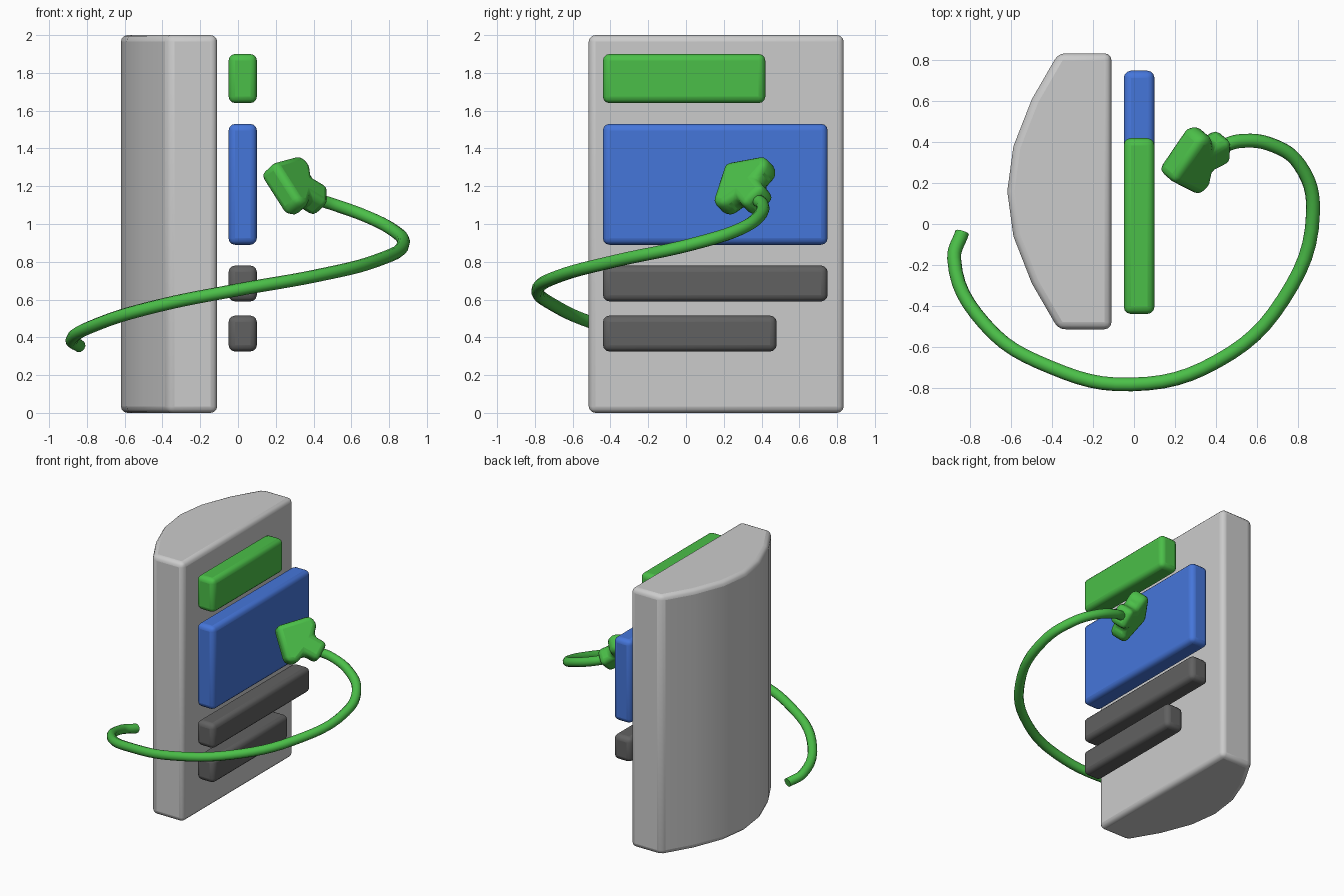
import bpy, bmesh
from math import radians
from mathutils import Matrix, Vector

if "Cube" in bpy.data.objects:
    bpy.data.objects.remove(bpy.data.objects["Cube"])


def material(name, rgb):
    m = bpy.data.materials.new(name)
    m.diffuse_color = (*rgb, 1)
    m.use_nodes = True
    m.node_tree.nodes["Principled BSDF"].inputs["Base Color"].default_value = m.diffuse_color
    return m


GREEN = material("green", (0.07, 0.52, 0.065))
BLUE = material("blue", (0.06, 0.18, 0.70))
DARK = material("dark_grey", (0.12, 0.12, 0.12))


def finish(ob, mat):
    if mat:
        ob.data.materials.append(mat)
    bpy.ops.object.select_all(action='DESELECT')
    ob.select_set(True)
    bpy.context.view_layer.objects.active = ob
    bpy.ops.object.shade_smooth_by_angle(angle=radians(40))


def prism(name, outline, low, high, bevel, mat=None, matrix=None):
    """Extrude a flat outline from low to high and round its edges."""
    bm = bmesh.new()
    face = bm.faces.new([bm.verts.new((x, y, low)) for x, y in outline])
    top = bmesh.ops.extrude_face_region(bm, geom=[face])["geom"]
    verts = [v for v in top if isinstance(v, bmesh.types.BMVert)]
    bmesh.ops.translate(bm, verts=verts, vec=(0, 0, high - low))
    if matrix:
        bmesh.ops.transform(bm, matrix=matrix, verts=bm.verts)
    bmesh.ops.recalc_face_normals(bm, faces=bm.faces)
    me = bpy.data.meshes.new(name)
    bm.to_mesh(me)
    bm.free()
    ob = bpy.data.objects.new(name, me)
    bpy.context.collection.objects.link(ob)
    mod = ob.modifiers.new("round", 'BEVEL')
    mod.width, mod.segments = bevel, 3
    mod.limit_method, mod.angle_limit = 'ANGLE', radians(30)
    finish(ob, mat)
    return ob


# Tall grey body: flat on the right, curved on the left
prism("curved_body",
      [(-0.11, -0.515), (-0.11, 0.835), (-0.37, 0.835), (-0.50, 0.61), (-0.59, 0.38),
       (-0.62, 0.16), (-0.59, -0.06), (-0.50, -0.29), (-0.37, -0.515)],
      0, 2, 0.035)

# Rounded panels floating beside the flat face
for name, y1, z0, z1, mat in [("top_bar", 0.42, 1.64, 1.90, GREEN),
                              ("main_panel", 0.75, 0.89, 1.53, BLUE),
                              ("long_bar", 0.75, 0.59, 0.78, DARK),
                              ("short_bar", 0.48, 0.325, 0.515, DARK)]:
    prism(name, [(-0.05, -0.44), (0.10, -0.44), (0.10, y1), (-0.05, y1)], z0, z1, 0.035, mat)

# Arrow head, drawn tip first along its own axis
half = [(0.18, 0.19), (0.25, 0.16), (0.265, 0.075), (0.375, 0.075)]
outline = [(0, 0)] + half + [(u, -v) for u, v in reversed(half)]
axis = Vector((0.78, 0.40, -0.48)).normalized()
side = Vector((0.03, 0.75, 0.665))
side = (side - axis * side.dot(axis)).normalized()
normal = axis.cross(side)
frame = Matrix((axis, side, normal)).transposed().to_4x4()
frame.translation = (0.15, 0.235, 1.295)
prism("arrow_head", outline, -0.065, 0.065, 0.035, GREEN, frame)

# Arrow shaft sweeping around the model
path = [(-0.84, -0.04, 0.355), (-0.88, -0.17, 0.385), (-0.73, -0.49, 0.475),
        (-0.41, -0.70, 0.57), (-0.01, -0.785, 0.65), (0.41, -0.67, 0.725),
        (0.73, -0.37, 0.805), (0.876, 0.06, 0.90), (0.81, 0.29, 0.975),
        (0.68, 0.385, 1.04), (0.515, 0.405, 1.10), (0.42, 0.375, 1.13)]
cu = bpy.data.curves.new("arrow_shaft", 'CURVE')
cu.dimensions = '3D'
cu.bevel_depth, cu.bevel_resolution, cu.resolution_u = 0.034, 3, 6
cu.use_fill_caps = True
spline = cu.splines.new('BEZIER')
spline.bezier_points.add(len(path) - 1)
for p, co in zip(spline.bezier_points, path):
    p.co = co
    p.handle_left_type = p.handle_right_type = 'AUTO'
shaft = bpy.data.objects.new("arrow_shaft", cu)
bpy.context.collection.objects.link(shaft)
bpy.ops.object.select_all(action='DESELECT')
shaft.select_set(True)
bpy.context.view_layer.objects.active = shaft
bpy.ops.object.convert(target='MESH')
finish(bpy.context.object, GREEN)
